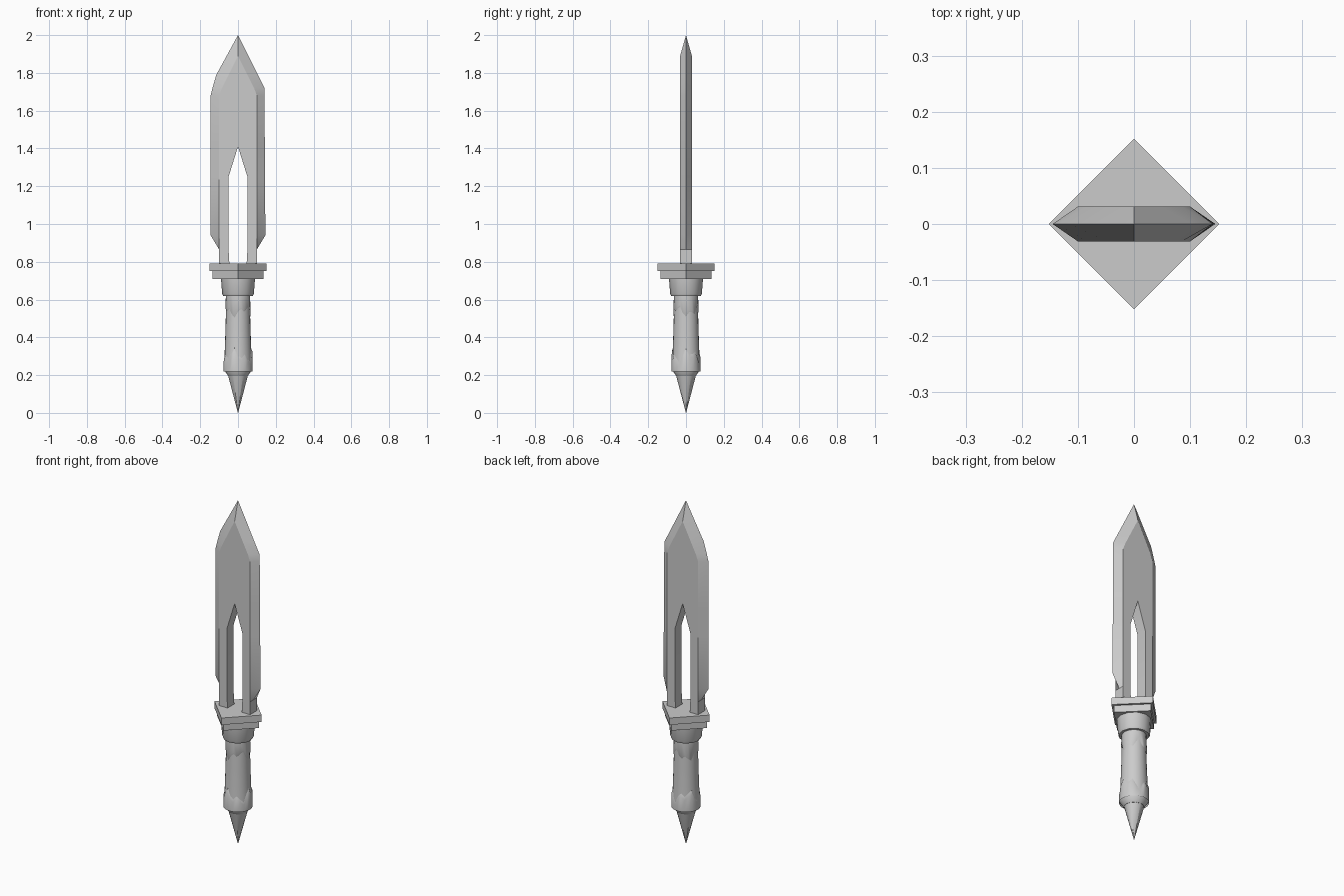
import bpy, bmesh, math

cube = bpy.data.objects.get("Cube")
if cube:
    bpy.data.objects.remove(cube)

steel = bpy.data.materials.new("light_grey")
steel.use_nodes = True
GREY = (0.6, 0.6, 0.6, 1)
steel.diffuse_color = GREY
steel.node_tree.nodes["Principled BSDF"].inputs["Base Color"].default_value = GREY


def finish(name, bm, angle=None):
    bmesh.ops.remove_doubles(bm, verts=bm.verts, dist=0.0005)
    bmesh.ops.recalc_face_normals(bm, faces=bm.faces)
    mesh = bpy.data.meshes.new(name)
    bm.to_mesh(mesh)
    bm.free()
    mesh.materials.append(steel)
    obj = bpy.data.objects.new(name, mesh)
    bpy.context.collection.objects.link(obj)
    if angle:
        bpy.ops.object.select_all(action='DESELECT')
        obj.select_set(True)
        bpy.context.view_layer.objects.active = obj
        bpy.ops.object.shade_smooth_by_angle(angle=math.radians(angle))
    return obj


def bridge(bm, a, b):
    n = len(a)
    for i in range(n):
        quad = [a[i], a[(i + 1) % n], b[(i + 1) % n], b[i]]
        # Skip the hidden wall where both blade halves meet
        if any(abs(v.co.x) > 0.001 for v in quad):
            bm.faces.new(quad)


def turned(name, profile, sides, angle=None):
    """Stack of rings from (radius, height) pairs, closed at both ends."""
    bm = bmesh.new()
    rings = []
    for r, z in profile:
        rings.append([bm.verts.new((r * math.cos(math.tau * i / sides),
                                    r * math.sin(math.tau * i / sides), z))
                      for i in range(sides)])
    for a, b in zip(rings, rings[1:]):
        bridge(bm, a, b)
    bm.faces.new(rings[0])
    bm.faces.new(rings[-1])
    return finish(name, bm, angle)


# Split blade: (height, slot edge, flat edge, left edge, right edge)
T = 0.031
levels = [(0.78, 0.045, 0.10, 0.10, 0.10), (0.865, 0.05, 0.10, 0.10, 0.10),
          (0.94, 0.05, 0.10, 0.145, 0.145), (1.25, 0.05, 0.10, 0.143, 0.145),
          (1.41, 0, 0.10, 0.142, 0.145), (1.68, 0, 0.10, 0.14, 0.145),
          (1.72, 0, 0.085, 0.14, 0.135), (1.79, 0, 0.05, 0.105, 0.115),
          (1.89, 0, 0, 0.055, 0.06), (2.0, 0, 0, 0, 0)]
bm = bmesh.new()
for side in (1, -1):
    rings = []
    for z, inner, flat, left, right in levels:
        t = 0 if z == 2.0 else T
        edge = left if side > 0 else right
        ring = [(inner, -t), (inner, t), (flat, t), (edge, 0), (flat, -t)]
        rings.append([bm.verts.new((side * x, y, z)) for x, y in ring])
    for a, b in zip(rings, rings[1:]):
        bridge(bm, a, b)
    bm.faces.new(rings[0])
bmesh.ops.dissolve_degenerate(bm, dist=0.0005, edges=bm.edges)
finish("blade", bm, 25)

# Diamond guard plates
turned("guard_top", [(0.152, 0.75), (0.152, 0.79)], 4)
turned("guard_bottom", [(0.135, 0.71), (0.135, 0.75)], 4)

# Collar, grip and pointed pommel
turned("collar", [(0.079, 0.62), (0.084, 0.632), (0.09, 0.71)], 12, 35)
turned("grip", [(0.062, 0.625), (0.066, 0.45), (0.072, 0.28), (0.075, 0.23),
                (0.052, 0.195)], 24, 50)
turned("pommel_spike", [(0.053, 0.2), (0.0006, 0)], 12, 40)


# Worn cuffs with ragged edges
def cuff(name, far, near, far_r, near_r, ragged, sides=24):
    bm = bmesh.new()
    rings = [[], [], []]
    for i in range(sides):
        a = math.tau * i / sides
        wave = 0.5 + 0.5 * math.sin(2 * a + 2.2) * math.cos(5 * a)
        z = far + ragged * wave
        for ring, r, h in zip(rings, (near_r, far_r, far_r - 0.009),
                              (near, z, z + 0.025 * (1 if ragged > 0 else -1))):
            ring.append(bm.verts.new((r * math.cos(a), r * math.sin(a), h)))
    bridge(bm, rings[0], rings[1])
    bridge(bm, rings[1], rings[2])
    finish(name, bm, 60)


cuff("lower_cuff", 0.25, 0.22, 0.077, 0.0775, 0.08)
cuff("upper_cuff", 0.58, 0.62, 0.067, 0.064, -0.07)
